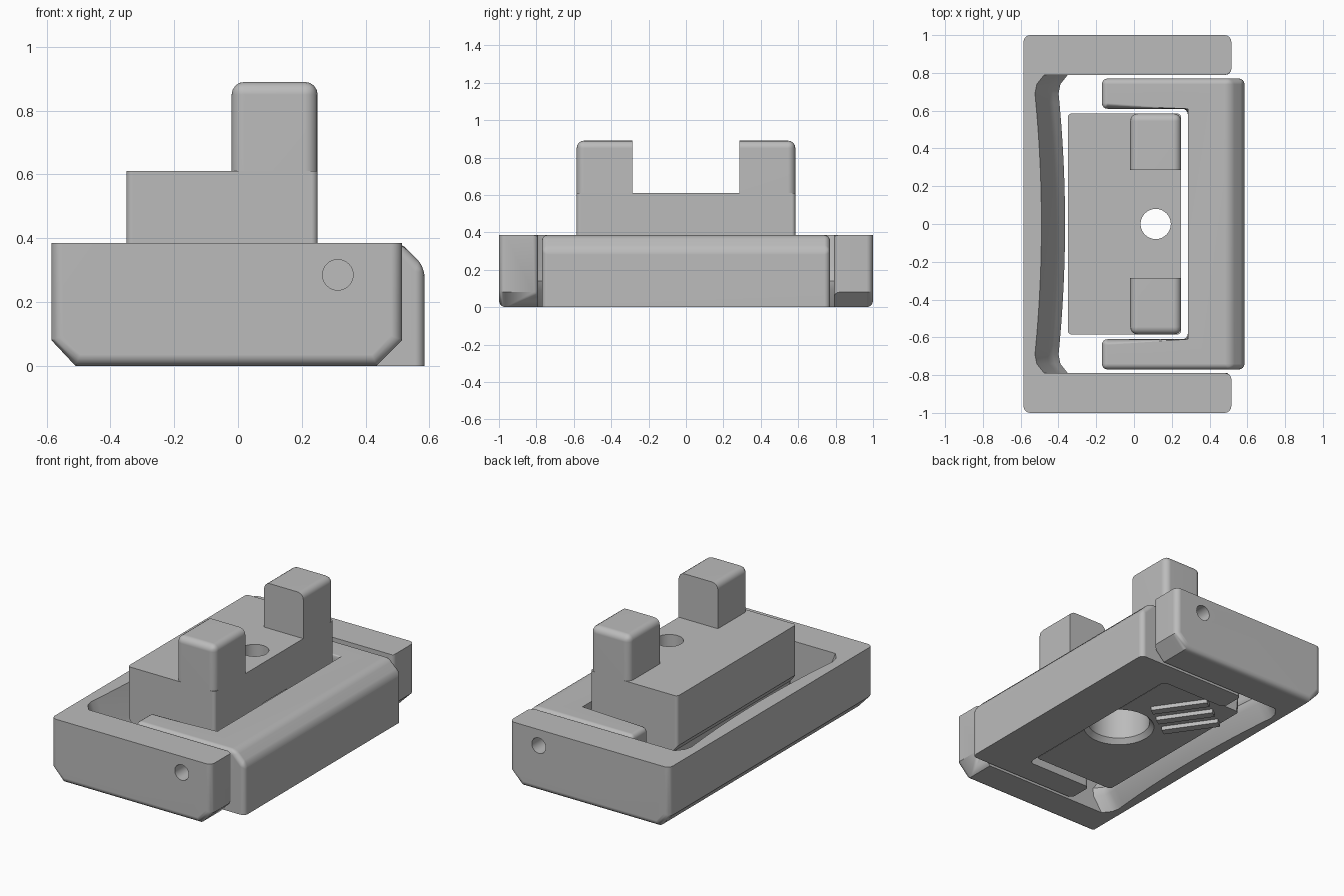
import bpy, bmesh, math
from mathutils import Vector

if "Cube" in bpy.data.objects:
    bpy.data.objects.remove(bpy.data.objects["Cube"], do_unlink=True)

grey = bpy.data.materials.new("plain grey")
grey.use_nodes = True
grey.diffuse_color = (0.5, 0.5, 0.5, 1)
grey.node_tree.nodes["Principled BSDF"].inputs["Base Color"].default_value = (0.5, 0.5, 0.5, 1)
parts = []


def loft(rings):
    """Closed solid through a list of matching rings of points."""
    bm = bmesh.new()
    rows = [[bm.verts.new(p) for p in ring] for ring in rings]
    n = len(rows[0])
    for a, b in zip(rows, rows[1:]):
        for i in range(n):
            bm.faces.new((a[i], a[(i + 1) % n], b[(i + 1) % n], b[i]))
    bm.faces.new(rows[0])
    bm.faces.new(rows[-1])
    bmesh.ops.recalc_face_normals(bm, faces=bm.faces)
    return bm


def prism_y(points, y0, y1):
    return loft([[(x, y, z) for x, z in points] for y in (y0, y1)])


def prism_z(points, z0, z1):
    return loft([[(x, y, z) for x, y in points] for z in (z0, z1)])


def round_edges(bm, rule, width, segments=4):
    chosen = [e for e in bm.edges if rule(e.verts[0].co, e.verts[1].co)]
    bmesh.ops.bevel(bm, geom=chosen, offset=width, segments=segments,
                    profile=0.5, affect='EDGES', clamp_overlap=True)


def is_upright(a, b):
    return abs(a.x - b.x) < 1e-3 and abs(a.y - b.y) < 1e-3


def make(name, bm):
    mesh = bpy.data.meshes.new(name)
    bm.to_mesh(mesh)
    bm.free()
    mesh.materials.append(grey)
    ob = bpy.data.objects.new(name, mesh)
    bpy.context.collection.objects.link(ob)
    parts.append(ob)
    return ob


def cut(ob, bm):
    """Subtract a solid from an object and keep the result as its mesh."""
    cutter = make("cutter", bm)
    parts.remove(cutter)
    cutter.hide_render = True
    mod = ob.modifiers.new("cut", 'BOOLEAN')
    mod.operation, mod.solver, mod.object = 'DIFFERENCE', 'EXACT', cutter
    graph = bpy.context.evaluated_depsgraph_get()
    mesh = bpy.data.meshes.new_from_object(ob.evaluated_get(graph))
    ob.modifiers.clear()
    ob.data = mesh
    bpy.data.objects.remove(cutter, do_unlink=True)


def lathe(profile, x, y, sides=40):
    """Upright turned solid from (radius, height) pairs."""
    return loft([[(x + r * math.cos(i * math.tau / sides),
                   y + r * math.sin(i * math.tau / sides), z)
                  for i in range(sides)] for r, z in profile])


# Outer frame with chamfered lower ends
bm = prism_y([(-.585, .385), (.515, .385), (.515, .08), (.435, 0),
              (-.51, 0), (-.585, .08)], -1, 1)
round_edges(bm, lambda a, b: abs(a.y - b.y) < .01 and min(a.z, b.z) < .38, .035)
frame = make("frame", bm)

# Bowed inner wall of the frame with a bulging ridge low down
wall = [(-.47, -.1), (-.43, 0), (-.37, .09), (-.365, .14), (-.395, .18),
        (-.425, .22), (-.49, .385), (-.53, .49)]
rings = []
for i in range(-16, 17):
    y = i / 16 * .79
    shift = -.045 * (y / .79) ** 2 + .06 * max(0, abs(i) - 14) ** 2 / 4
    rings.append([(x + shift, y, z) for x, z in wall] + [(1, y, .49), (1, y, -.1)])
cut(frame, loft(rings))

# Pin hole through both arms
bm = loft([[(.313 + .048 * math.cos(i * math.tau / 32), y,
             .285 + .048 * math.sin(i * math.tau / 32)) for i in range(32)]
           for y in (-1.2, 1.2)])
cut(frame, bm)

# Soften the inner corners of the arm ends
bm = bmesh.new()
bm.from_mesh(frame.data)
round_edges(bm, lambda a, b: is_upright(a, b) and a.x > .51
            and abs(abs(a.y) - .79) < .002, .03)
bm.to_mesh(frame.data)
bm.free()

# U-shaped clip hooked around the block
half = [(.585, .77), (-.17, .77), (-.17, .61), (.285, .61)]
outline = half + [(x, -y) for x, y in reversed(half)]
bm = prism_z(outline, 0, .385)
round_edges(bm, lambda a, b: a.z > .38 and b.z > .38 and a.x > .58 and b.x > .58, .075, 1)
round_edges(bm, lambda a, b: (a.z > .01 or b.z > .01)
            and not (a.x > .28 and b.x > .28 and abs(a.x - .285) < .001
                     and abs(b.x - .285) < .001 and a.z > .38 and b.z > .38), .03)
make("clip", bm)

# Central block with an undercut along its back edge
bm = prism_y([(-.35, .61), (.25, .61), (.25, .03), (-.31, .03),
              (-.31, .25), (-.35, .3)], -.585, .585)
round_edges(bm, lambda a, b: is_upright(a, b), .035)
block = make("block", bm)
cut(block, lathe([(.08, -.1), (.08, .8)], .115, 0))
cut(block, lathe([(.215, -.02), (.205, .03), (.18, .06), (.18, .36)], .115, 0))

# Two posts, rounded everywhere but on the faces that look at each other
for side, name in ((1, "back_post"), (-1, "front_post")):
    inner, outer = side * .285, side * .585
    bm = prism_z([(-.02, inner), (.25, inner), (.25, outer), (-.02, outer)], .605, .89)

    def outer_edge(a, b):
        if is_upright(a, b):
            return abs(a.y) > .5
        return a.z > .8 and b.z > .8 and max(abs(a.y), abs(b.y)) > .5
    round_edges(bm, outer_edge, .04)
    make(name, bm)

# Slanted ridges under the block
along = Vector((-.57, .82)).normalized()
across = Vector((along.y, -along.x))
for k in (-1, 0, 1):
    c = Vector((-.09, .36)) + across * .12 * k
    u, v = along * .17, across * .025
    make("ridge", prism_z([c - u - v, c + u - v, c + u + v, c - u + v], .005, .04))

# Smooth the rounded edges and keep the flats flat
bpy.ops.object.select_all(action='DESELECT')
for ob in parts:
    ob.select_set(True)
bpy.context.view_layer.objects.active = frame
bpy.ops.object.shade_smooth_by_angle(angle=math.radians(32))
for ob in parts:
    ob.modifiers.new("even shading", 'WEIGHTED_NORMAL').keep_sharp = True
